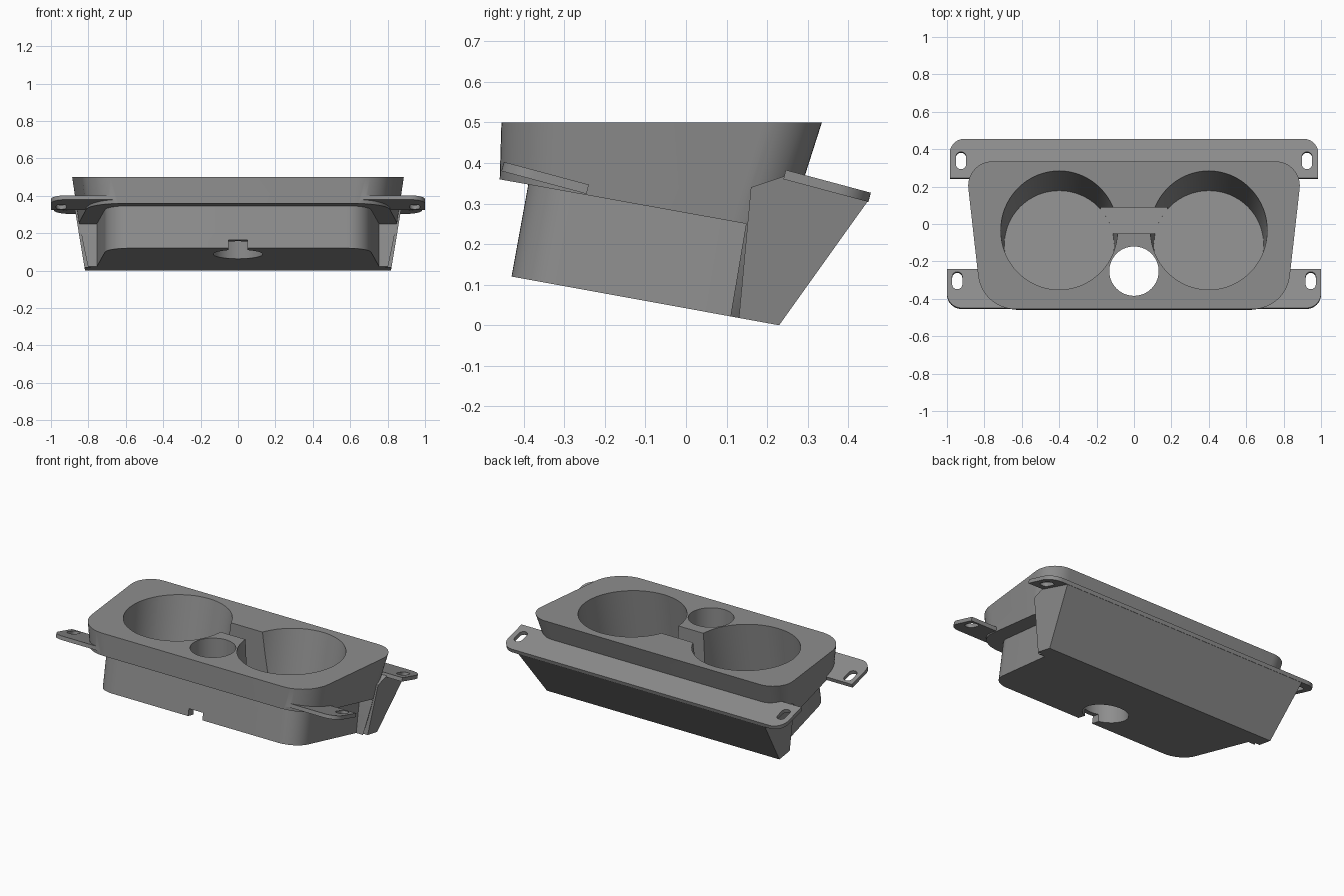
import bpy, bmesh, math
from mathutils import Vector

if "Cube" in bpy.data.objects:
    bpy.data.objects.remove(bpy.data.objects["Cube"])

grey = bpy.data.materials.new("plain_grey")
grey.diffuse_color = (0.27, 0.27, 0.27, 1)
grey.use_nodes = True
grey.node_tree.nodes["Principled BSDF"].inputs["Base Color"].default_value = grey.diffuse_color
TILT = 0.182                      # slope of the tilted base
PLATE_ANGLE = math.radians(15)


def fillet(corners, steps=12):
    """Round the corners (x, y, radius) of a polygon."""
    out = []
    n = len(corners)
    for i, (x, y, r) in enumerate(corners):
        p = Vector((x, y))
        if r == 0:
            out.append(p)
            continue
        a = (Vector(corners[i - 1][:2]) - p).normalized()
        b = (Vector(corners[(i + 1) % n][:2]) - p).normalized()
        half = a.angle(b) / 2
        c = p + (a + b).normalized() * (r / math.sin(half))
        start = p + a * (r / math.tan(half)) - c
        end = p + b * (r / math.tan(half)) - c
        sweep = start.angle_signed(end)
        for k in range(steps + 1):
            t = -sweep * k / steps
            out.append(c + Vector((start.x * math.cos(t) - start.y * math.sin(t),
                                   start.x * math.sin(t) + start.y * math.cos(t))))
    return out


def loft(name, low, high):
    """Solid between two matching rings."""
    bm = bmesh.new()
    a = [bm.verts.new(p) for p in low]
    b = [bm.verts.new(p) for p in high]
    n = len(a)
    bm.faces.new(a[::-1])
    bm.faces.new(b)
    for i in range(n):
        j = (i + 1) % n
        bm.faces.new((a[i], a[j], b[j], b[i]))
    bmesh.ops.recalc_face_normals(bm, faces=bm.faces)
    me = bpy.data.meshes.new(name)
    bm.to_mesh(me)
    bm.free()
    me.materials.append(grey)
    ob = bpy.data.objects.new(name, me)
    bpy.context.collection.objects.link(ob)
    return ob


def side_prism(name, profile, half):
    """Side profile (y, z) extruded across x; half is a function of z."""
    return loft(name, [(-half(z), y, z) for y, z in profile],
                [(half(z), y, z) for y, z in profile])


def combine(target, tool, op):
    m = target.modifiers.new("combine", 'BOOLEAN')
    m.operation, m.solver, m.object = op, 'EXACT', tool
    bpy.context.view_layer.objects.active = target
    bpy.ops.object.modifier_apply(modifier=m.name)
    bpy.data.objects.remove(tool, do_unlink=True)


def on_slope(points, origin, height):
    """Lay (x, s) points on a plate slope starting at origin (y, z)."""
    c, s = math.cos(PLATE_ANGLE), math.sin(PLATE_ANGLE)
    return [(p.x, origin[0] + p.y * c + height * s,
             origin[1] - p.y * s + height * c) for p in points]


def base_z(y):
    return 0.12 - TILT * (y + 0.43)


# Upper body: rounded trapezoid tapering downward
def body_ring(z):
    d = 0.5 - z
    f, b = -0.455 - 0.03 * d, 0.335 - 0.32 * d
    wf, wb = 0.813 - 0.125 * d, 0.902 - 0.145 * d
    pts = fillet([(-wf, f, 0.2), (wf, f, 0.2), (wb, b, 0.13), (-wb, b, 0.13)])
    return [(p.x, p.y, z) for p in pts]


body = loft("cup_holder_body", body_ring(-0.08), body_ring(0.5))

# Step under the rim
combine(body, side_prism("rim_step", [(-0.7, 0.403), (0.148, 0.25), (0.11, 0.025),
                                      (0.09, -0.3), (-0.7, -0.3)],
                         lambda z: 1.2), 'DIFFERENCE')

# Recessed lower tub, square to the tilted base
tub = fillet([(-0.70, -0.43, 0.13), (0.70, -0.43, 0.13), (0.757, 0.13, 0), (-0.757, 0.13, 0)])


def tub_ring(h):
    return [(p.x, p.y + TILT * h, base_z(p.y) + h) for p in tub]


combine(body, loft("tub", tub_ring(-0.05), tub_ring(0.28)), 'UNION')

# Rear wedge under the back plate
combine(body, side_prism("rear_wedge", [(0.125, -0.04), (0.201, -0.04), (0.449, 0.307),
                                        (0.25, 0.37), (0.16, 0.34)],
                         lambda z: 0.818 + 0.165 * z), 'UNION')

# Mounting plates with rounded outer corners and screw slots
L, T, R = 0.217, 0.0235, 0.08
plates = [("front_plate", (-0.455, 0.38), 1.0, R, 0, 0.945, 0.152),
          ("rear_plate", (0.24, 0.36), 0.985, 0, R, 0.925, 0.097)]
for name, origin, w, rf, rb, sx, ss in plates:
    pts = fillet([(-w, 0, rf), (w, 0, rf), (w, L, rb), (-w, L, rb)])
    combine(body, loft(name, on_slope(pts, origin, 0), on_slope(pts, origin, T)), 'UNION')
    for side in (-1, 1):
        x0, x1 = side * sx - 0.027, side * sx + 0.027
        s0, s1 = ss - 0.048, ss + 0.048
        slot = fillet([(x0, s0, 0.0265), (x1, s0, 0.0265),
                       (x1, s1, 0.0265), (x0, s1, 0.0265)], 8)
        combine(body, loft("slot", on_slope(slot, origin, -0.02),
                           on_slope(slot, origin, T + 0.02)), 'DIFFERENCE')

# Trim everything to the tilted base
combine(body, side_prism("base_trim", [(-0.8, base_z(-0.8)), (0.8, base_z(0.8)),
                                       (0.8, -0.5), (-0.8, -0.5)],
                         lambda z: 1.2), 'DIFFERENCE')


# Round wells, leaning with the base
def circle(x, y, z, r, lean=0.0, n=64):
    c, s = math.cos(lean), math.sin(lean)
    return [(x + r * math.cos(a), y + r * math.sin(a) * c, z - r * math.sin(a) * s)
            for a in (2 * math.pi * k / n for k in range(n))]


lean = math.atan(TILT)
for side in (-1, 1):
    up = 0.55
    combine(body, loft("cup_well", circle(side * 0.4, -0.11, 0.095, 0.293, lean),
                       circle(side * 0.4, -0.11 + up * math.sin(lean),
                              0.095 + up * math.cos(lean), 0.319, lean)), 'DIFFERENCE')

# Channel joining the wells
combine(body, side_prism("channel", [(-0.05, 0.085), (0.087, 0.060), (0.087, 0.7),
                                     (-0.05, 0.7)], lambda z: 0.18), 'DIFFERENCE')

# Small through hole and the cable notch at the front of the base
combine(body, loft("small_hole", circle(0, -0.252, -0.2, 0.132),
                   circle(0, -0.252, 0.7, 0.132)), 'DIFFERENCE')
combine(body, side_prism("notch", [(-0.6, 0.197), (-0.25, 0.133), (-0.25, -0.1),
                                   (-0.6, -0.1)], lambda z: 0.05), 'DIFFERENCE')

bpy.ops.object.select_all(action='DESELECT')
body.select_set(True)
bpy.context.view_layer.objects.active = body
bpy.ops.object.shade_smooth_by_angle(angle=math.radians(30))
